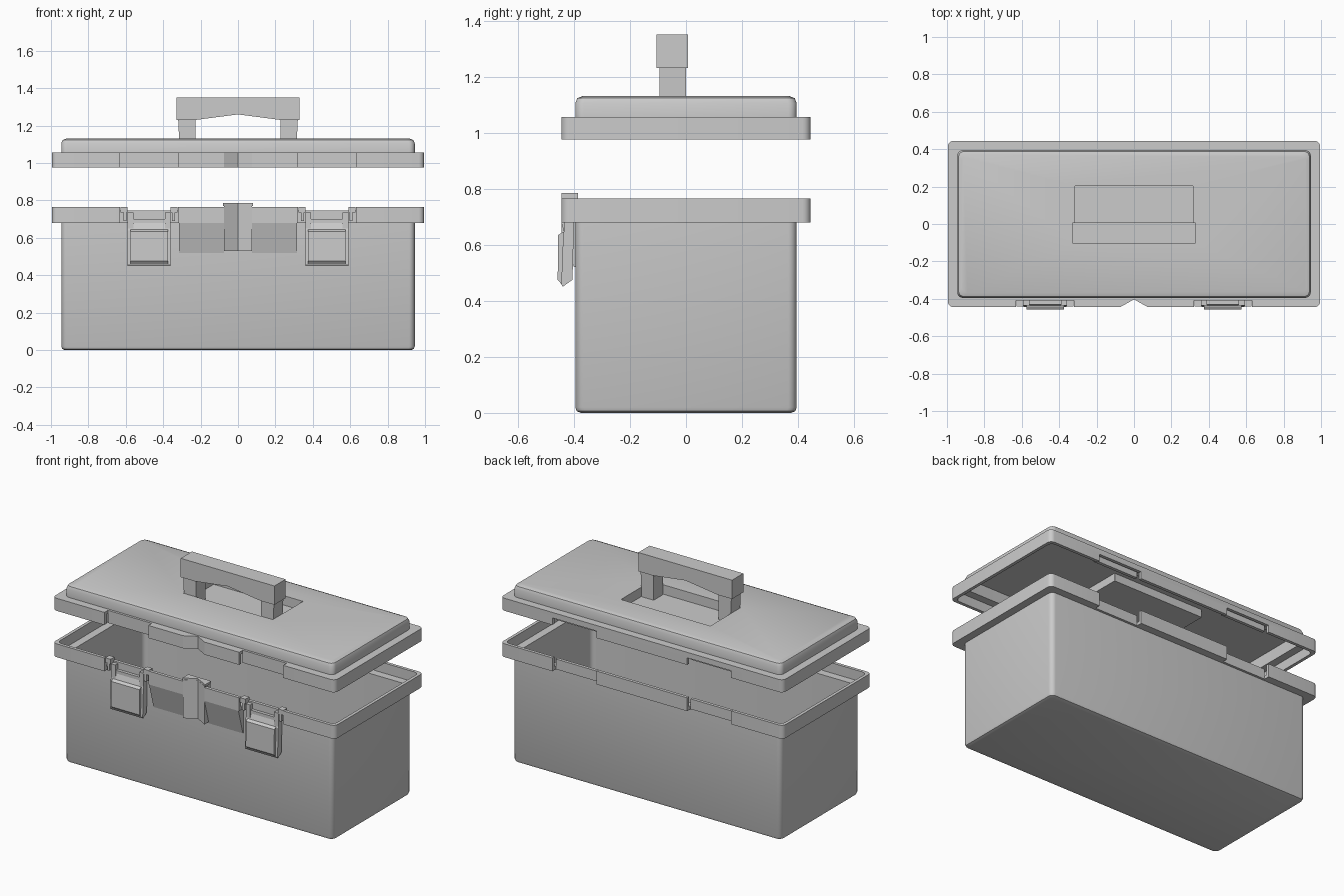
import bpy, bmesh, math
from mathutils import Vector

if "Cube" in bpy.data.objects:
    bpy.data.objects.remove(bpy.data.objects["Cube"])


def finish(bm, name):
    bmesh.ops.recalc_face_normals(bm, faces=bm.faces[:])
    me = bpy.data.meshes.new(name)
    bm.to_mesh(me)
    bm.free()
    ob = bpy.data.objects.new(name, me)
    bpy.context.collection.objects.link(ob)
    return ob


def activate(ob):
    bpy.ops.object.select_all(action='DESELECT')
    ob.select_set(True)
    bpy.context.view_layer.objects.active = ob


def box(name, x0, x1, y0, y1, z0, z1):
    return prism(name, [(x0, y0), (x1, y0), (x1, y1), (x0, y1)], z0, z1, 'Z')


def prism(name, pts, a, b, axis):
    """Extrude a 2D outline along an axis from a to b."""
    place = {'X': lambda p, t: (t, p[0], p[1]),
             'Y': lambda p, t: (p[0], t, p[1]),
             'Z': lambda p, t: (p[0], p[1], t)}[axis]
    bm = bmesh.new()
    f = bm.faces.new([bm.verts.new(place(p, a)) for p in pts])
    d = Vector(place((0, 0), b - a))
    ext = bmesh.ops.extrude_face_region(bm, geom=[f], use_keep_orig=True)
    bmesh.ops.translate(bm, vec=d, verts=[v for v in ext['geom'] if isinstance(v, bmesh.types.BMVert)])
    return finish(bm, name)


def shell(name, profile, r=0.03, seg=5):
    """Loft rounded rectangles (half x, half y, z); both ends are capped."""
    bm = bmesh.new()
    rings = []
    for hx, hy, z in profile:
        ring = []
        for k, (sx, sy) in enumerate(((1, 1), (-1, 1), (-1, -1), (1, -1))):
            for i in range(seg + 1):
                t = math.pi / 2 * (k + i / seg)
                ring.append(bm.verts.new((sx * (hx - r) + r * math.cos(t),
                                          sy * (hy - r) + r * math.sin(t), z)))
        rings.append(ring)
    n = len(rings[0])
    for a, b in zip(rings, rings[1:]):
        for i in range(n):
            bm.faces.new((a[i], a[(i + 1) % n], b[(i + 1) % n], b[i]))
    bm.faces.new(rings[0])
    bm.faces.new(rings[-1])
    return finish(bm, name)


def cut(ob, *dims):
    c = box("cutter", *dims)
    c.hide_render = True
    m = ob.modifiers.new("cut", 'BOOLEAN')
    m.object = c
    m.operation = 'DIFFERENCE'
    m.solver = 'EXACT'
    activate(ob)
    bpy.ops.object.modifier_apply(modifier=m.name)
    bpy.data.objects.remove(c)


def smooth(ob):
    activate(ob)
    bpy.ops.object.shade_smooth_by_angle(angle=math.radians(35))


# Box body: outer wall, stepped rim, inner channel, floor
body = shell("box_body", [(hx, hx - 0.55, z) for hx, z in (
    (0.925, 0), (0.94, 0.006), (0.945, 0.02), (0.945, 0.68), (0.995, 0.68),
    (0.995, 0.765), (0.975, 0.765), (0.975, 0.70), (0.925, 0.70), (0.925, 0.02))])

# Lid: raised top, skirt, hollow underside
lid = shell("lid", [(hx, hx - 0.55, z) for hx, z in (
    (0.92, 1.13), (0.938, 1.123), (0.945, 1.105), (0.945, 1.055), (0.995, 1.055),
    (0.995, 0.975), (0.975, 0.975), (0.975, 1.035), (0.925, 1.035), (0.925, 1.11))])

# Notches in both rims, closed behind by thin walls
for s in (-1, 1):
    x0, x1 = sorted((s * 0.32, s * 0.63))
    cut(body, x0, x1, -0.5, -0.41, 0.66, 0.80)
    cut(lid, x0, x1, -0.5, -0.41, 0.95, 1.08)
    cut(body, x0, x1, 0.41, 0.5, 0.66, 0.80)
    cut(lid, x0, x1, 0.41, 0.5, 0.95, 1.02)
    box("front_rim_wall", x0, x1, -0.41, -0.39, 0.68, 0.745)
    box("back_rim_wall", x0, x1, 0.39, 0.41, 0.68, 0.745)
    box("lid_front_wall", x0, x1, -0.41, -0.39, 0.975, 1.055)
    box("lid_back_wall", x0, x1, 0.39, 0.41, 0.995, 1.05)

# V-grooved centre catch on the front of box and lid
cut(body, -0.075, 0.075, -0.5, -0.40, 0.66, 0.80)
cut(lid, -0.075, 0.075, -0.5, -0.40, 0.95, 1.08)
vee = [(-0.075, -0.445), (0, -0.403), (0.075, -0.445), (0.075, -0.385), (-0.075, -0.385)]
prism("box_catch", vee, 0.53, 0.775, 'Z')
prism("box_catch_cap", [(x * 1.07, y) for x, y in vee], 0.77, 0.785, 'Z')
prism("lid_catch", vee, 0.975, 1.055, 'Z')

# Sloped panels either side of the catch
for x0, x1 in ((-0.315, -0.075), (0.075, 0.315)):
    prism("catch_panel", [(-0.445, 0.68), (-0.40, 0.52), (-0.39, 0.52), (-0.39, 0.68)], x0, x1, 'X')

# Latches: flap, raised face, side arms, cross bar and hinge hooks
for c in (-0.475, 0.475):
    prism("latch_flap", [(-0.425, 0.68), (-0.438, 0.64), (-0.445, 0.46), (-0.44, 0.45),
                         (-0.405, 0.475), (-0.40, 0.68)], c - 0.115, c + 0.115, 'X')
    prism("latch_face", [(-0.44, 0.645), (-0.456, 0.635), (-0.458, 0.475), (-0.445, 0.46),
                         (-0.43, 0.46), (-0.43, 0.645)], c - 0.1, c + 0.1, 'X')
    box("latch_bar", c - 0.085, c + 0.085, -0.43, -0.405, 0.68, 0.70)
    for s in (-1, 1):
        xs = sorted((c + s * 0.085, c + s * 0.115))
        box("latch_arm", *xs, -0.435, -0.40, 0.64, 0.735)
        xs = sorted((c + s * 0.122, c + s * 0.138))
        box("hinge_hook", *xs, -0.44, -0.40, 0.69, 0.745)
        xs = sorted((c + s * 0.115, c + s * 0.152))
        box("hinge_hook_top", *xs, -0.44, -0.40, 0.735, 0.765)

# Handle recess in the lid
cut(lid, -0.315, 0.315, -0.10, 0.205, 1.0, 1.2)
tray = shell("handle_tray", [(0.325, 0.1625, 1.06), (0.325, 0.1625, 1.128), (0.315, 0.1525, 1.128),
                             (0.315, 0.1525, 1.07)], r=0.003, seg=1)
tray.location.y = 0.0525

# Handle: arched grip on two posts
prism("handle_grip", [(-0.33, 1.23), (-0.23, 1.23), (0, 1.26), (0.23, 1.23), (0.33, 1.23),
                      (0.33, 1.35), (-0.33, 1.35)], -0.105, 0.008, 'Y')
for s in (-1, 1):
    prism("handle_post", [(s * 0.228, 1.07), (s * 0.312, 1.07), (s * 0.32, 1.235), (s * 0.228, 1.235)],
          -0.095, 0.0, 'Y')

smooth(body)
smooth(lid)
